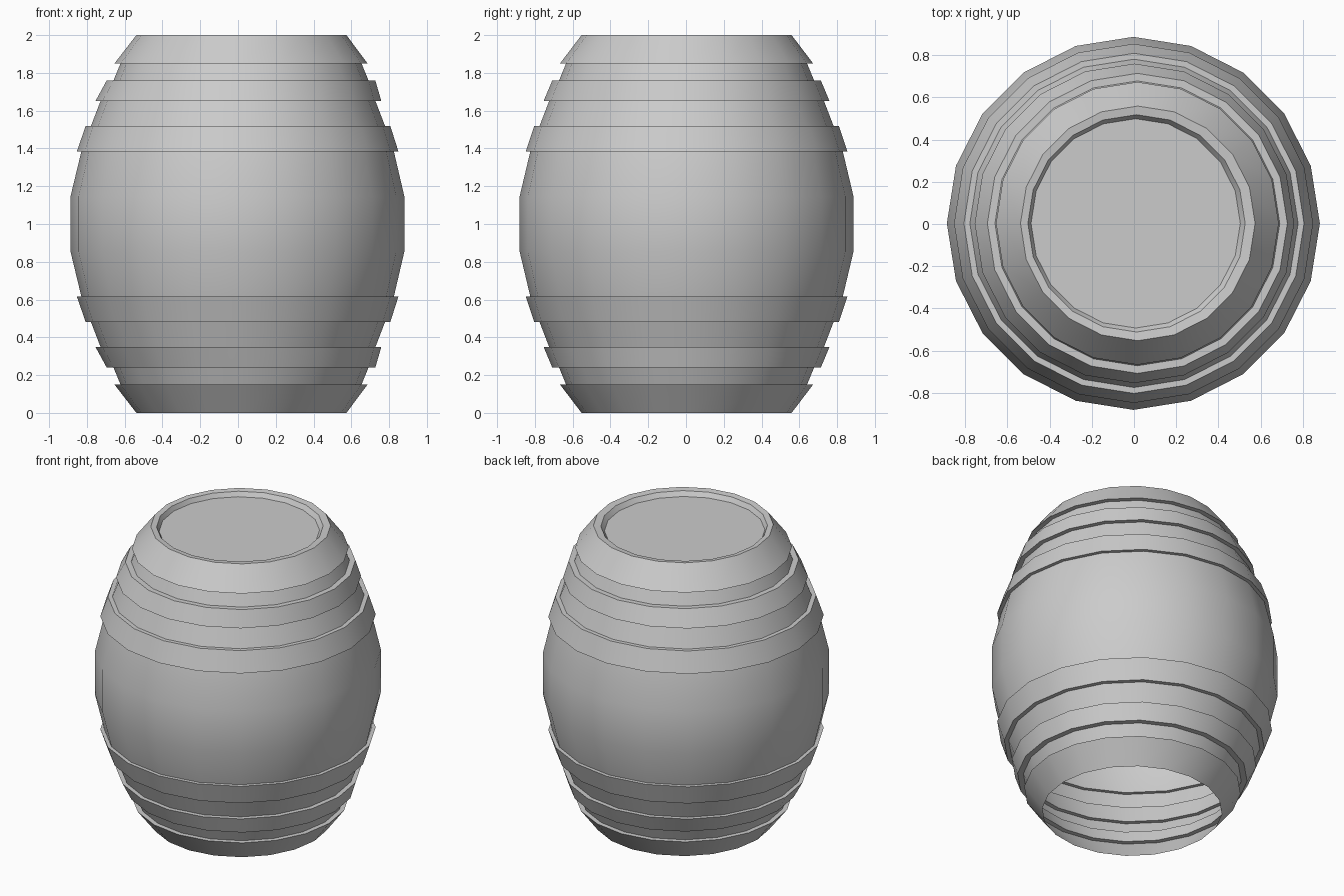
import bpy, bmesh
from math import sin, cos, pi

if "Cube" in bpy.data.objects:
    bpy.data.objects.remove(bpy.data.objects["Cube"])

SIDES = 20

# upper half profile from belly to rim: (radius, z, x offset)
upper = [
    (0.884, 1.145, -0.003),                                             # belly
    (0.827, 1.385, -0.002), (0.851, 1.385, -0.002), (0.806, 1.52, 0.0),  # wide hoop
    (0.778, 1.52, 0.0), (0.728, 1.65, 0.0),                             # staves
    (0.757, 1.65, 0.002), (0.711, 1.76, 0.016),                         # middle hoop
    (0.675, 1.76, 0.016), (0.638, 1.85, 0.016),                         # staves
    (0.670, 1.85, 0.016), (0.556, 2.0, 0.018),                          # end hoop
]
lower = [(r, 2.0 - z, x) for r, z, x in reversed(upper)]
rim = [(0.515, 1.995, 0.012), (0.496, 1.965, 0.008)]


def lathe(name, profile, cap):
    """Revolve a profile, shifting each ring slightly; optionally cap the last ring."""
    bm = bmesh.new()
    rings = []
    for r, z, x in profile:
        rings.append([bm.verts.new((x + r * cos(2 * pi * i / SIDES),
                                    0.003 + r * sin(2 * pi * i / SIDES), z))
                      for i in range(SIDES)])
    for a, b in zip(rings, rings[1:]):
        for i in range(SIDES):
            j = (i + 1) % SIDES
            bm.faces.new((a[i], a[j], b[j], b[i]))
    if cap:
        bm.faces.new(rings[-1])
    mesh = bpy.data.meshes.new(name)
    bm.to_mesh(mesh)
    bm.free()
    ob = bpy.data.objects.new(name, mesh)
    bpy.context.collection.objects.link(ob)
    bpy.ops.object.select_all(action='DESELECT')
    ob.select_set(True)
    bpy.context.view_layer.objects.active = ob
    bpy.ops.object.shade_smooth_by_angle(angle=pi / 6)
    return ob


# hooped barrel shell, open underneath, with a recessed lid on top
lathe("barrel", lower + upper + rim, cap=True)
